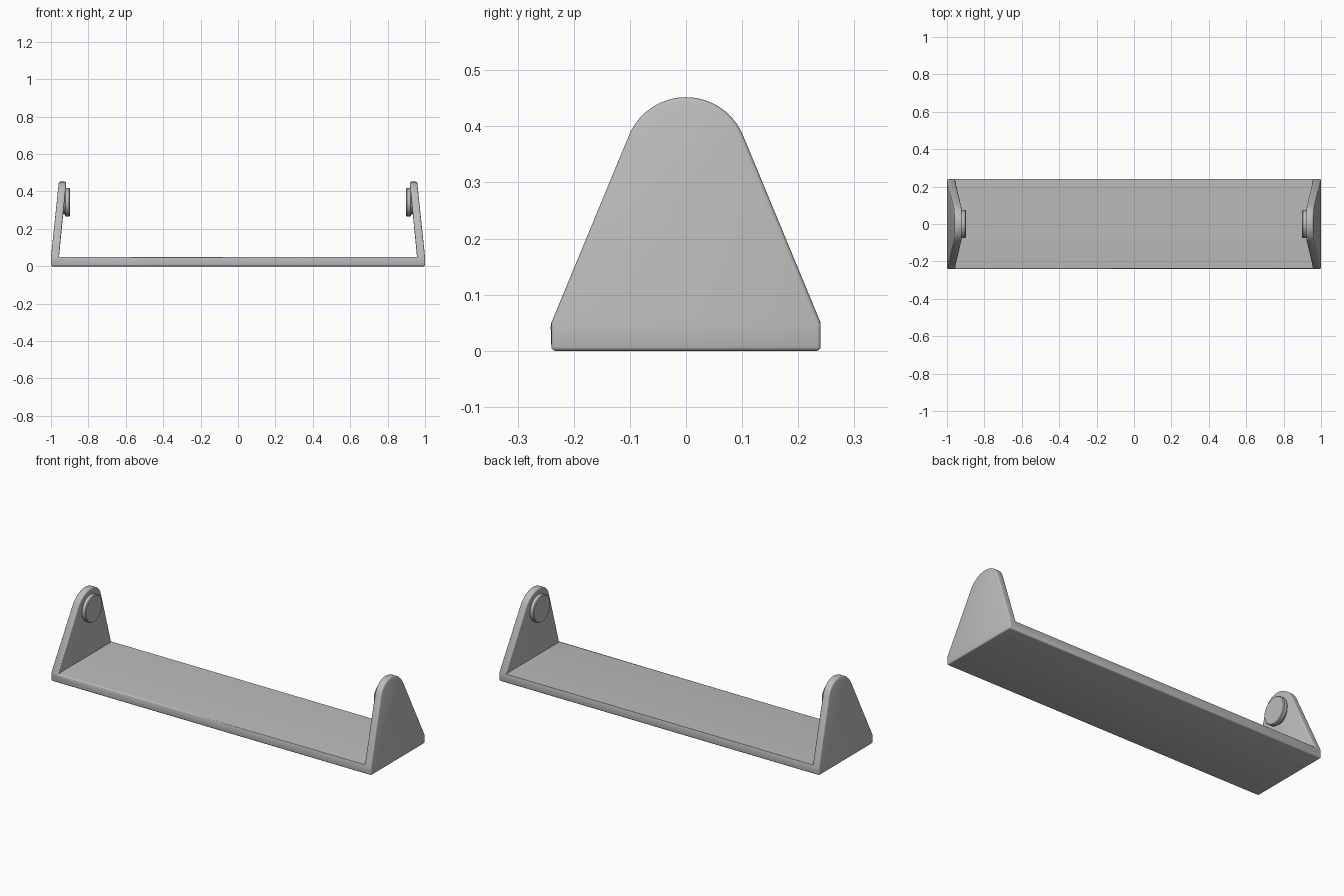
import bpy, bmesh, math
from mathutils import Matrix, Vector

cube = bpy.data.objects.get("Cube")
if cube:
    bpy.data.objects.remove(cube, do_unlink=True)

HALF_WIDTH, LIP = 0.24, 0.05
HUB_Z, ARCH_R = 0.342, 0.11

grey = bpy.data.materials.new("plain grey")
grey.use_nodes = True
colour = (0.5, 0.5, 0.5, 1)
grey.diffuse_color = colour
grey.node_tree.nodes["Principled BSDF"].inputs["Base Color"].default_value = colour


def add_object(name, bm):
    bmesh.ops.recalc_face_normals(bm, faces=bm.faces)
    mesh = bpy.data.meshes.new(name)
    bm.to_mesh(mesh)
    bm.free()
    mesh.materials.append(grey)
    obj = bpy.data.objects.new(name, mesh)
    bpy.context.collection.objects.link(obj)
    return obj


def prism(name, points, depth):
    """Extrude a closed outline symmetrically along the depth vector."""
    bm = bmesh.new()
    depth = Vector(depth)
    face = bm.faces.new([bm.verts.new(Vector(p) - depth) for p in points])
    new = bmesh.ops.extrude_face_region(bm, geom=[face])["geom"]
    bmesh.ops.translate(bm, vec=depth * 2,
                        verts=[v for v in new if isinstance(v, bmesh.types.BMVert)])
    return add_object(name, bm)


def smooth(obj):
    bpy.ops.object.select_all(action="DESELECT")
    obj.select_set(True)
    bpy.context.view_layer.objects.active = obj
    bpy.ops.object.shade_smooth_by_angle(angle=math.radians(35))


# U-shaped bracket section, with walls leaning inwards
half = [(1, 0), (1, LIP), (0.957, 0.46), (0.917, 0.46), (0.957, LIP)]
section = half + [(-x, z) for x, z in reversed(half)]
bracket = prism("bracket", [(x, 0, z) for x, z in section], (0, HALF_WIDTH, 0))

# Side outline: straight lip, tapering flanks, rounded top
start = math.radians(22)
outline = [(HALF_WIDTH, -0.1), (HALF_WIDTH, LIP)]
for i in range(25):
    a = start + (math.pi - 2 * start) * i / 24
    outline.append((ARCH_R * math.cos(a), HUB_Z + ARCH_R * math.sin(a)))
outline += [(-HALF_WIDTH, LIP), (-HALF_WIDTH, -0.1)]
cutter = prism("outline_cutter", [(0, y, z) for y, z in outline], (1.2, 0, 0))
cutter.hide_render = True

cut = bracket.modifiers.new("outline", "BOOLEAN")
cut.operation = "INTERSECT"
cut.solver = "EXACT"
cut.object = cutter

# Apply the cut, then round the convex edges only
bm = bmesh.new()
bm.from_object(bracket, bpy.context.evaluated_depsgraph_get())
bracket.modifiers.clear()
bpy.data.objects.remove(cutter, do_unlink=True)
bmesh.ops.remove_doubles(bm, verts=bm.verts, dist=0.0005)
edges = [e for e in bm.edges
         if len(e.link_faces) == 2 and e.calc_face_angle_signed() > math.radians(30)]
bmesh.ops.bevel(bm, geom=edges, offset=0.007, offset_type="OFFSET", segments=3,
                profile=0.5, affect="EDGES", clamp_overlap=True)
bm.to_mesh(bracket.data)
bm.free()
smooth(bracket)


def pivot_button(name, side):
    """Lathe a stepped round button on the inner face of a wall."""
    profile = [(0.945, 0), (0.945, 0.066), (0.924, 0.066), (0.924, 0.073),
               (0.921, 0.076), (0.903, 0.076), (0.899, 0.072), (0.899, 0)]
    bm = bmesh.new()
    verts = [bm.verts.new((side * x, 0, HUB_Z + r)) for x, r in profile]
    lines = [bm.edges.new(pair) for pair in zip(verts, verts[1:])]
    bmesh.ops.spin(bm, geom=verts + lines, cent=(0, 0, HUB_Z), axis=(1, 0, 0),
                   angle=math.tau, steps=48)
    bmesh.ops.remove_doubles(bm, verts=bm.verts, dist=0.0001)
    smooth(add_object(name, bm))


pivot_button("left_pivot_button", 1)
pivot_button("right_pivot_button", -1)
